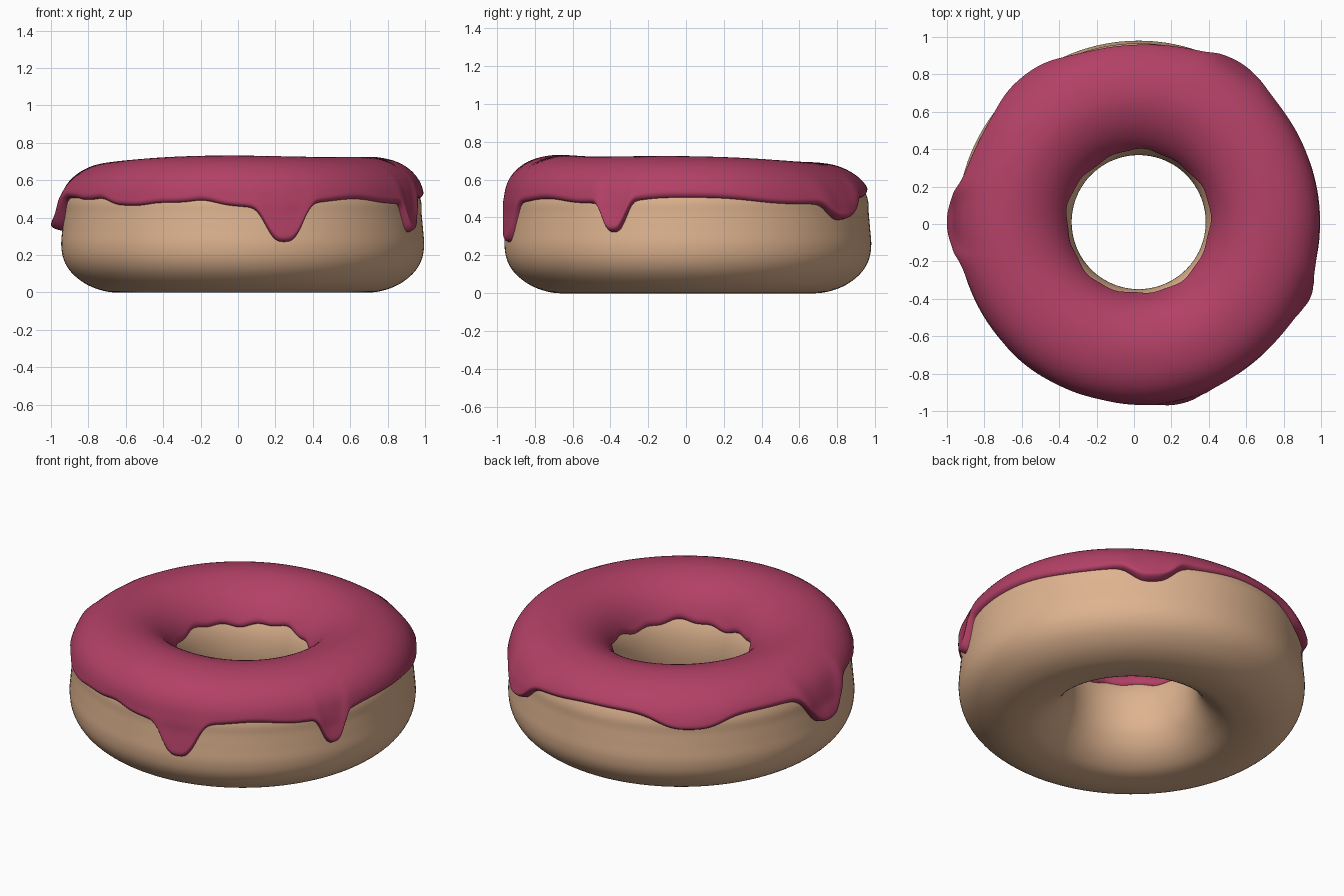
import bpy
import math

cube = bpy.data.objects.get("Cube")
if cube:
    bpy.data.objects.remove(cube, do_unlink=True)

CENTRE_X, CENTRE_Y = 0.025, 0.01
STEPS = 20          # samples between profile points
SEGMENTS = 420      # columns around the ring
ROWS = 48           # icing rows from outer to inner edge


def make_material(name, colour):
    mat = bpy.data.materials.new(name)
    mat.use_nodes = True
    mat.diffuse_color = colour
    mat.node_tree.nodes["Principled BSDF"].inputs["Base Color"].default_value = colour
    return mat


# Cross-section of the dough (radius, height), from the bottom round the outside
OUTLINE = [(.63, 0), (.73, .005), (.83, .04), (.91, .1), (.955, .17), (.97, .25),
           (.964, .34), (.957, .42), (.953, .49), (.925, .56), (.87, .615), (.79, .655),
           (.69, .672), (.6, .66), (.51, .62), (.435, .555), (.385, .47), (.362, .38),
           (.36, .28), (.38, .18), (.44, .085), (.53, .02)]


def smooth_loop(points):
    """Closed Catmull-Rom curve through the points."""
    result = []
    n = len(points)
    for i in range(n):
        a, b, c, d = (points[(i + k - 1) % n] for k in range(4))
        for s in range(STEPS):
            t = s / STEPS
            result.append(tuple(
                0.5 * (2 * q + (r - p) * t + (2 * p - 5 * q + 4 * r - u) * t ** 2
                       + (3 * q - p - 3 * r + u) * t ** 3)
                for p, q, r, u in zip(a, b, c, d)))
    return result


PROFILE = smooth_loop(OUTLINE)
COUNT = len(PROFILE)
STEP_LENGTH = sum(math.dist(PROFILE[i], PROFILE[i - 1]) for i in range(COUNT)) / COUNT
TOP = max(range(COUNT), key=lambda i: PROFILE[i][1])


def at(s):
    """Point on the profile at a fractional index."""
    i = int(s)
    f = s - i
    a, b = PROFILE[i % COUNT], PROFILE[(i + 1) % COUNT]
    return a[0] + (b[0] - a[0]) * f, a[1] + (b[1] - a[1]) * f


def index_at_height(z, direction):
    """Walk down from the crest until the profile drops to height z."""
    i = TOP
    while PROFILE[i + direction][1] > z:
        i += direction
    z0, z1 = PROFILE[i][1], PROFILE[i + direction][1]
    return i + direction * (z0 - z) / (z0 - z1)


def ring_mesh(name, rows, closed, mat):
    """Skin columns of (radius, height) points around the ring."""
    verts, faces = [], []
    width = len(rows[0])
    for i, column in enumerate(rows):
        angle = math.tau * i / len(rows)
        for r, z in column:
            verts.append((CENTRE_X + r * math.cos(angle), CENTRE_Y + r * math.sin(angle), z))
    for i in range(len(rows)):
        a, b = i * width, (i + 1) % len(rows) * width
        for j in range(width if closed else width - 1):
            k = (j + 1) % width
            faces.append((a + j, b + j, b + k, a + k))
    mesh = bpy.data.meshes.new(name)
    mesh.from_pydata(verts, [], faces)
    mesh.materials.append(mat)
    mesh.shade_smooth()
    obj = bpy.data.objects.new(name, mesh)
    bpy.context.collection.objects.link(obj)


# Drips: angle in degrees, half width, depth, outward bulge
DRIPS = [(283.3, 7, .205, .008), (283, 20, .03, 0), (336.3, 4.5, .155, .02),
         (330, 16, .03, 0), (57, 8, .09, .035), (42, 24, .035, 0), (128, 12, .05, .02),
         (180, 9, .175, .045), (230, 9, .04, 0), (246, 10, .025, 0), (268, 9, .025, 0),
         (98, 18, -.03, 0), (155, 14, -.015, 0), (210, 6, .01, 0)]


def gap(a, b):
    return abs((a - b + 180) % 360 - 180)


def icing_column(angle):
    deg = math.degrees(angle)
    low = 0.505 - sum(d * math.exp(-(gap(deg, a) / w) ** 3) for a, w, d, _ in DRIPS)
    bulge = sum(b * math.exp(-(gap(deg, a) / (w + 4)) ** 2) for a, w, _, b in DRIPS)
    inner = 0.485 + 0.012 * math.sin(5 * angle) + 0.007 * math.sin(13 * angle + 1)
    start, end = index_at_height(low, -1), index_at_height(inner, 1)
    crest = 0.038 + 0.02 * math.cos(angle + 1.1) + 0.006 * math.sin(3 * angle + 1)
    column = []
    for j in range(ROWS + 1):
        s = start + (end - start) * (1 - math.cos(math.pi * j / ROWS)) / 2
        r, z = at(s)
        before, after = at(s - 3), at(s + 3)
        dr, dz = after[0] - before[0], after[1] - before[1]
        length = math.hypot(dr, dz)
        outer_gap = (s - start) * STEP_LENGTH
        edge_gap = min(outer_gap, (end - s) * STEP_LENGTH)
        # Thick on the crest, thin down the sides, with a rounded rim
        blend = min(1, max(0, (z - 0.48) / 0.18))
        thick = 0.021 + (crest - 0.021) * blend * blend * (3 - 2 * blend)
        thick += bulge * math.exp(-(outer_gap / 0.13) ** 2)
        q = min(1, edge_gap / 0.032)
        thick = (thick + 0.006) * math.sqrt(q * (2 - q)) - 0.006
        column.append((r + thick * dz / length, z - thick * dr / length))
    return column


dough = make_material("baked dough", (0.73, 0.45, 0.275, 1))
pink = make_material("berry icing", (0.45, 0.052, 0.133, 1))

# Dough ring
ring_mesh("dough_ring", [PROFILE[::4]] * 128, True, dough)

# Icing with drips
ring_mesh("icing", [icing_column(math.tau * i / SEGMENTS) for i in range(SEGMENTS)],
          False, pink)
